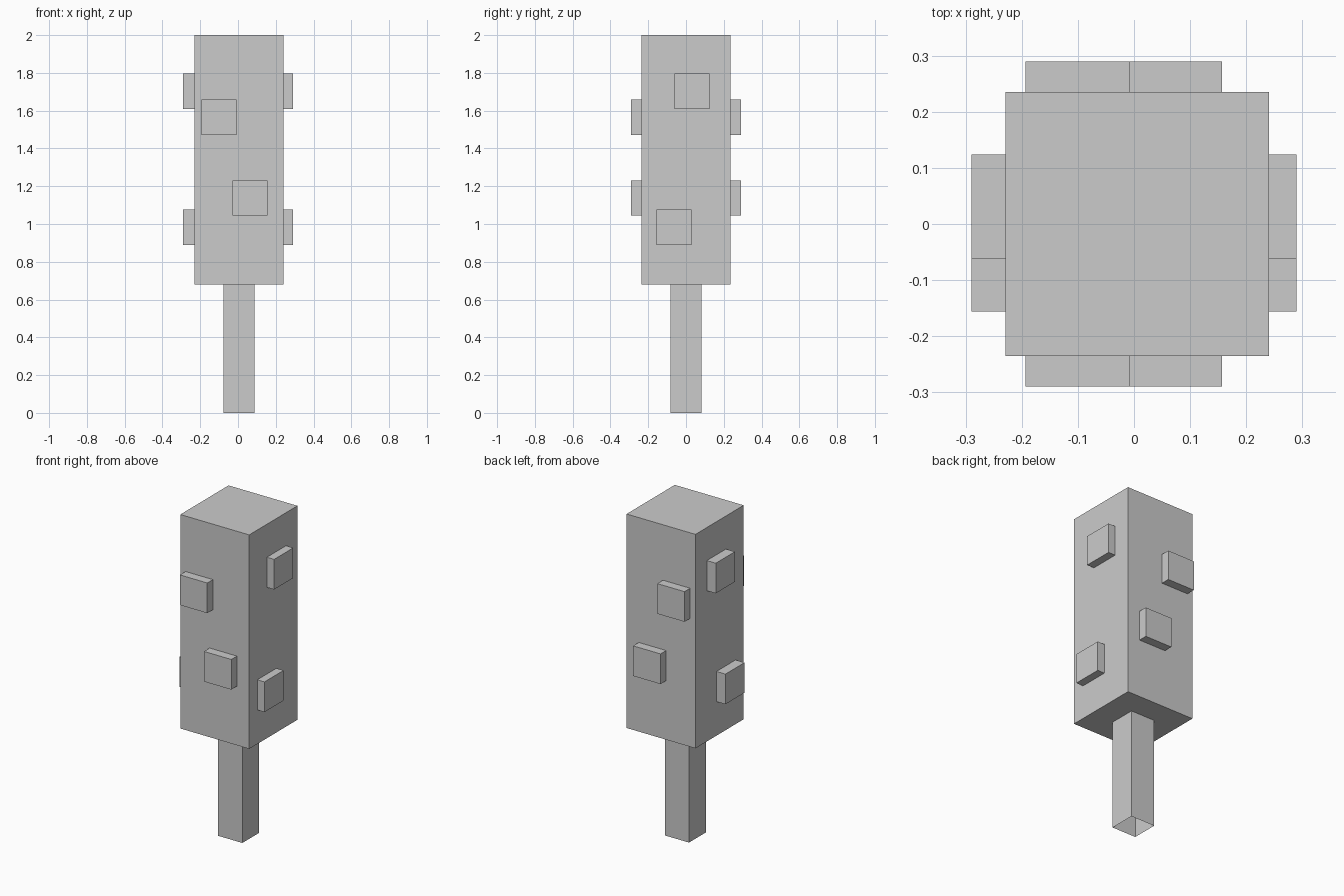
import bpy, bmesh

if "Cube" in bpy.data.objects:
    bpy.data.objects.remove(bpy.data.objects["Cube"])


def box(name, lo, hi, open_axis=None, open_sign=0):
    """Axis-aligned box from two corners; optionally drop one face."""
    bm = bmesh.new()
    bmesh.ops.create_cube(bm, size=1)
    for v in bm.verts:
        v.co = [lo[i] if v.co[i] < 0 else hi[i] for i in range(3)]
    bm.normal_update()
    if open_axis is not None:
        drop = [f for f in bm.faces if f.normal[open_axis] * open_sign > 0.9]
        bmesh.ops.delete(bm, geom=drop, context='FACES')
    mesh = bpy.data.meshes.new(name)
    bm.to_mesh(mesh)
    bm.free()
    obj = bpy.data.objects.new(name, mesh)
    bpy.context.collection.objects.link(obj)
    return obj


X0, X1, Y = -0.229, 0.241, 0.235   # sides of the body
OUT = 0.29                         # outer reach of the raised plates
S = 0.186                          # plate size

# Main block and its handle, which is open underneath
box("body", (X0, -Y, 0.68), (X1, Y, 2.0))
box("stick", (-0.078, -0.082, 0), (0.087, 0.082, 0.68), 2, -1)

# Plates on front and back: (x start, z start)
for i, (x, z) in enumerate([(-0.193, 1.472), (-0.029, 1.044)]):
    box(f"front_plate_{i}", (x, -OUT, z), (x + S, -Y, z + S))
    box(f"back_plate_{i}", (x, Y, z), (x + S, OUT, z + S))

# Plates on left and right: (y start, z start)
for i, (y, z) in enumerate([(-0.062, 1.61), (-0.156, 0.89)]):
    box(f"left_plate_{i}", (-OUT, y, z), (X0, y + S, z + S))
    box(f"right_plate_{i}", (X1, y, z), (OUT, y + S, z + S))
